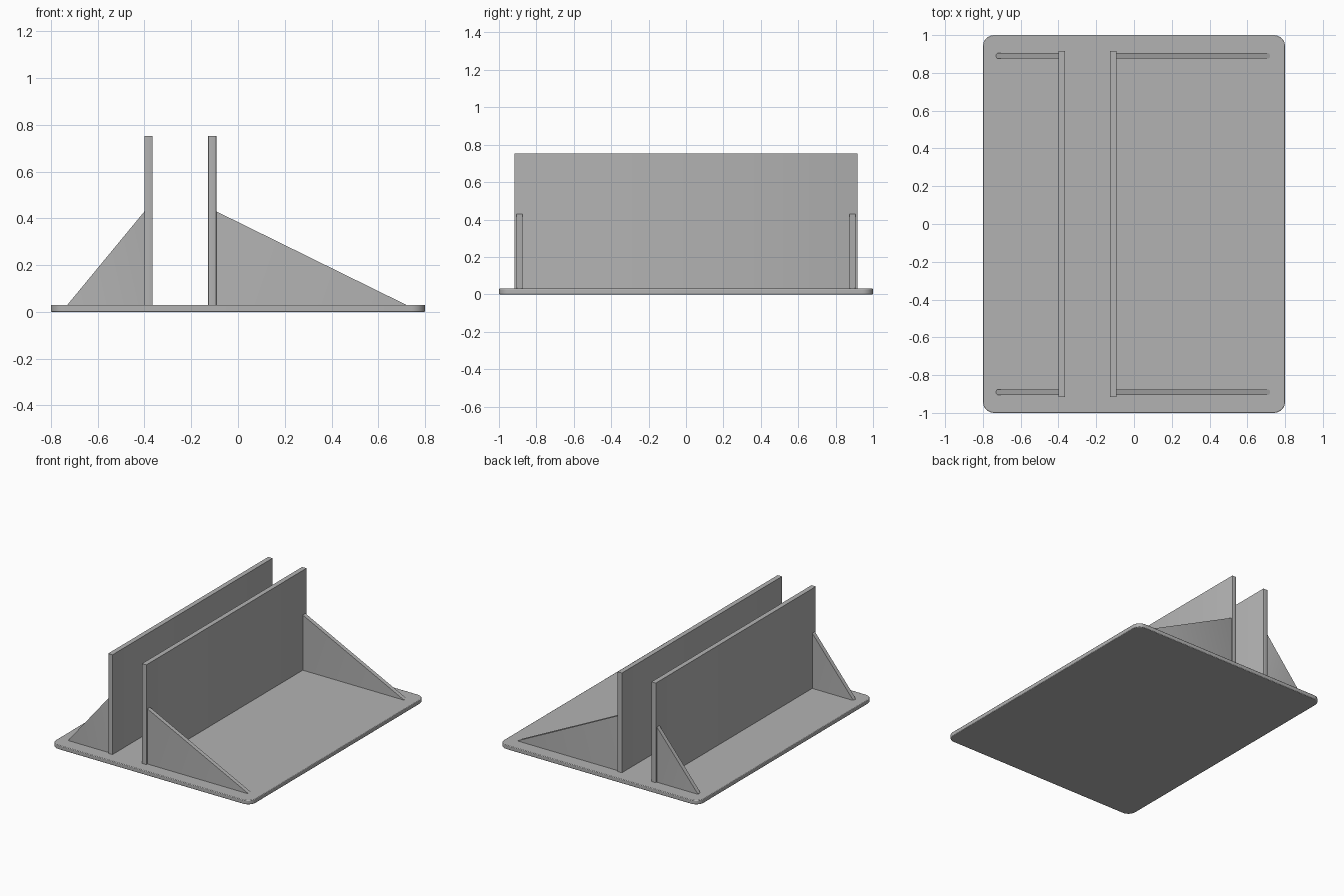
import bpy, bmesh, math
from mathutils import Vector

if "Cube" in bpy.data.objects:
    bpy.data.objects.remove(bpy.data.objects["Cube"])

grey = bpy.data.materials.new("plain grey")
grey.diffuse_color = (0.45, 0.45, 0.45, 1)
grey.use_nodes = True
grey.node_tree.nodes["Principled BSDF"].inputs["Base Color"].default_value = grey.diffuse_color


def rounded_outline(x0, x1, y0, y1, r, steps):
    """Counter-clockwise rectangle outline with rounded corners."""
    corners = [(x1 - r, y1 - r), (x0 + r, y1 - r), (x0 + r, y0 + r), (x1 - r, y0 + r)]
    pts = []
    for q, (cx, cy) in enumerate(corners):
        for i in range(steps + 1):
            a = math.pi / 2 * (q + i / steps)
            pts.append((cx + r * math.cos(a), cy + r * math.sin(a)))
    return pts


def slab(name, x, y, z, r, steps=6, slope=None, bevel=0):
    """Upright extrusion of a rounded rectangle, optionally cut by a sloping plane."""
    bm = bmesh.new()
    base = bm.faces.new([bm.verts.new((px, py, z[0]))
                         for px, py in rounded_outline(*x, *y, r, steps)])
    top = bmesh.ops.extrude_face_region(bm, geom=[base])["geom"]
    bmesh.ops.translate(bm, vec=(0, 0, z[1] - z[0]),
                        verts=[v for v in top if isinstance(v, bmesh.types.BMVert)])
    if slope:
        point, normal = slope
        cut = bmesh.ops.bisect_plane(bm, geom=bm.verts[:] + bm.edges[:] + bm.faces[:],
                                     plane_co=point, plane_no=normal, clear_outer=True)
        bmesh.ops.holes_fill(bm, edges=[e for e in cut["geom_cut"]
                                        if isinstance(e, bmesh.types.BMEdge)])
    bmesh.ops.recalc_face_normals(bm, faces=bm.faces)
    mesh = bpy.data.meshes.new(name)
    bm.to_mesh(mesh)
    bm.free()
    obj = bpy.data.objects.new(name, mesh)
    bpy.context.collection.objects.link(obj)
    mesh.materials.append(grey)
    if bevel:
        mod = obj.modifiers.new("soft edges", "BEVEL")
        mod.width, mod.segments, mod.limit_method = bevel, 2, "ANGLE"
        mod.angle_limit = math.radians(40)
    bpy.ops.object.select_all(action="DESELECT")
    obj.select_set(True)
    bpy.context.view_layer.objects.active = obj
    bpy.ops.object.shade_smooth_by_angle(angle=math.radians(30))
    return obj


T = 0.03       # base thickness
PEAK = 0.43    # height where the braces meet the walls

# Base plate
slab("base_plate", (-0.8, 0.8), (-1, 1), (0, T), 0.06, steps=8, bevel=0.004)

# Two upright walls, each braced outward by a pair of triangular gussets
for side, x0, x1, toe in (("left", -0.40, -0.365, -0.73), ("right", -0.128, -0.093, 0.72)):
    slab(side + "_wall", (x0, x1), (-0.917, 0.917), (T - 0.005, 0.753), 0.003, steps=2)
    root = x0 if toe < x0 else x1
    normal = Vector((PEAK - T, 0, abs(toe - root)))
    if toe < root:
        normal.x *= -1
    inner = (x0 + x1) / 2
    for end, y in (("front", -0.89), ("back", 0.89)):
        slab(f"{side}_{end}_brace", (min(toe, inner), max(toe, inner)),
             (y - 0.015, y + 0.015), (T - 0.002, 0.6), 0.012, steps=4,
             slope=((root, 0, PEAK), normal))
